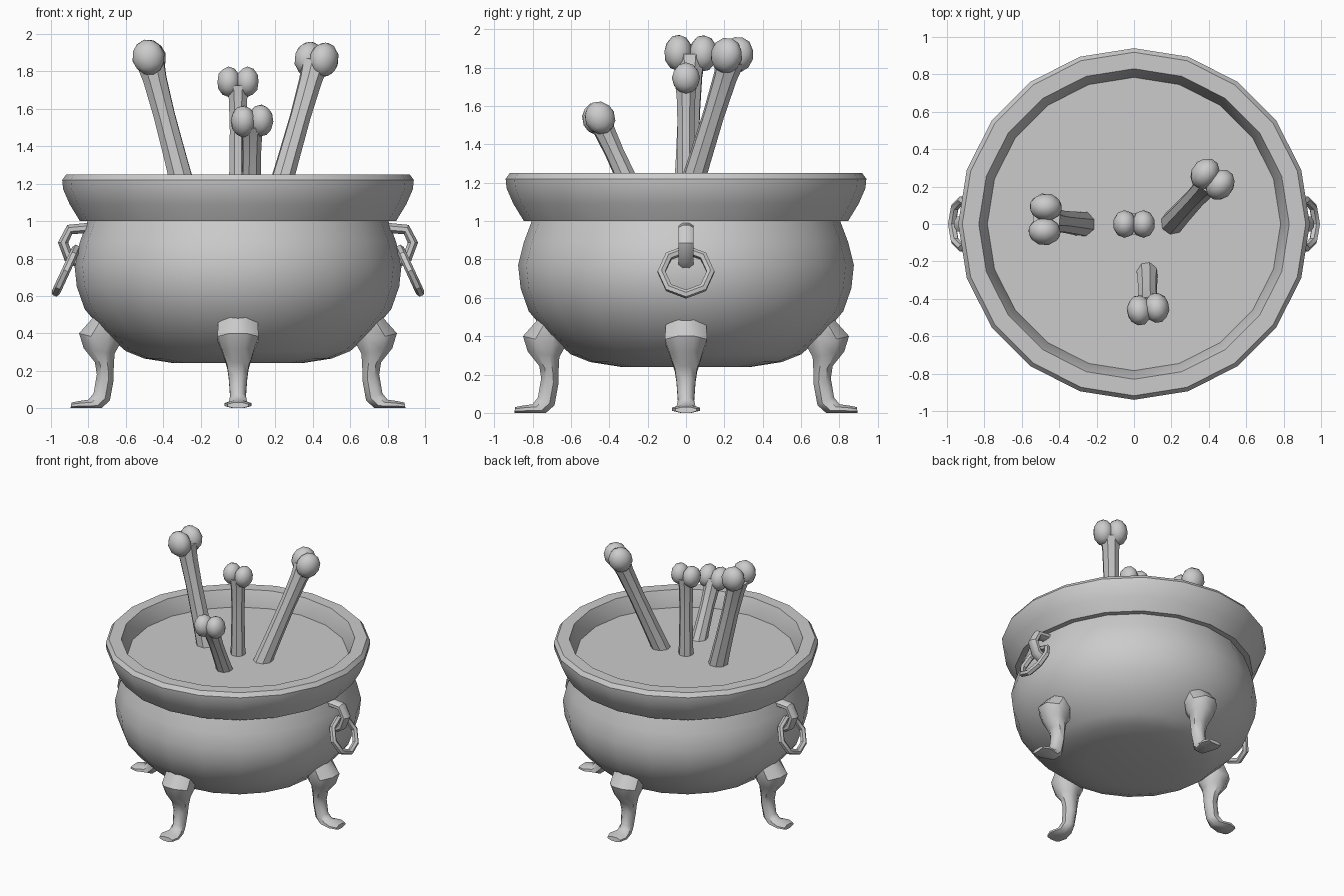
import bpy, bmesh, math
from mathutils import Vector, Matrix

if "Cube" in bpy.data.objects:
    bpy.data.objects.remove(bpy.data.objects["Cube"])


def finish(bm, name, angle=35):
    bmesh.ops.recalc_face_normals(bm, faces=bm.faces[:])
    me = bpy.data.meshes.new(name)
    bm.to_mesh(me)
    bm.free()
    ob = bpy.data.objects.new(name, me)
    bpy.context.collection.objects.link(ob)
    bpy.ops.object.select_all(action='DESELECT')
    ob.select_set(True)
    bpy.context.view_layer.objects.active = ob
    bpy.ops.object.shade_smooth_by_angle(angle=math.radians(angle))
    return ob


def loft(bm, rings, caps=True, closed=False):
    """Skin a list of equally sized point rings."""
    rows = [[bm.verts.new(p) for p in r] for r in rings]
    pairs = list(zip(rows, rows[1:])) + ([(rows[-1], rows[0])] if closed else [])
    for a, b in pairs:
        for i in range(len(a)):
            j = (i + 1) % len(a)
            bm.faces.new((a[i], a[j], b[j], b[i]))
    if caps:
        bm.faces.new(rows[0])
        bm.faces.new(rows[-1])


def ellipse(c, a, b, n=8):
    return [c + a * math.cos(t) + b * math.sin(t)
            for t in (2 * math.pi * (i + 0.5) / n for i in range(n))]


def lathe(name, profile, n=20, closed=False, caps=True):
    bm = bmesh.new()
    loft(bm, [[Vector((r * math.sin(2 * math.pi * i / n), r * math.cos(2 * math.pi * i / n), z))
               for i in range(n)] for r, z in profile], caps, closed)
    return finish(bm, name, 40)


# Pot body, rolled rim and liquid surface
lathe("pot_body", [(0.34, 0.24), (0.5, 0.265), (0.6, 0.305), (0.72, 0.41), (0.82, 0.53),
                   (0.862, 0.65), (0.875, 0.77), (0.845, 0.89), (0.80, 1.01)])
lathe("pot_rim", [(0.78, 1.0), (0.845, 1.0), (0.90, 1.09), (0.935, 1.17), (0.94, 1.22),
                  (0.918, 1.25), (0.83, 1.25), (0.78, 1.12)], closed=True, caps=False)
bm = bmesh.new()
bmesh.ops.create_circle(bm, cap_ends=True, segments=20, radius=0.79,
                        matrix=Matrix.Translation((0, 0, 1.13)) @ Matrix.Rotation(math.pi / 2, 4, 'Z'))
finish(bm, "liquid")

# Curved legs: outer x,z / inner x,z / half width
leg = [(0.77, 0.49, 0.62, 0.47, 0.105), (0.85, 0.40, 0.63, 0.345, 0.11),
       (0.825, 0.32, 0.66, 0.29, 0.085), (0.765, 0.245, 0.665, 0.20, 0.058),
       (0.755, 0.18, 0.665, 0.15, 0.05), (0.772, 0.08, 0.685, 0.04, 0.042),
       (0.80, 0.045, 0.73, 0.0, 0.05), (0.85, 0.038, 0.83, 0.0, 0.072),
       (0.89, 0.03, 0.895, 0.0, 0.055)]
for k, name in enumerate(("right_leg", "back_leg", "left_leg", "front_leg")):
    bm = bmesh.new()
    rings = []
    for ox, oz, ix, iz, w in leg:
        o, i = Vector((ox, 0, oz)), Vector((ix, 0, iz))
        # slight enlargement so the half-step octagon reaches the outline
        rings.append(ellipse((o + i) / 2, (o - i) * 0.54, Vector((0, w * 1.08, 0))))
    loft(bm, rings)
    for v in bm.verts:
        v.co.z = max(v.co.z, 0)
    bmesh.ops.rotate(bm, verts=bm.verts[:], matrix=Matrix.Rotation(k * math.pi / 2, 3, 'Z'))
    finish(bm, name, 45)

# Handles: a bent staple and a hanging ring on each side
staple = [(0.78, 0.965), (0.90, 0.955), (0.935, 0.885), (0.905, 0.805), (0.83, 0.765)]
for side, s in (("right", 0), ("left", math.pi)):
    turn = Matrix.Rotation(s, 3, 'Z')
    pts = [Vector((x, 0, z)) for x, z in staple]
    bm = bmesh.new()
    rings = []
    for i, p in enumerate(pts):
        t = (pts[min(i + 1, 4)] - pts[max(i - 1, 0)]).normalized()
        rings.append(ellipse(p, Vector((-t.z, 0, t.x)) * 0.03, Vector((0, 0.043, 0))))
    loft(bm, rings)
    bmesh.ops.rotate(bm, verts=bm.verts[:], matrix=turn)
    finish(bm, side + "_staple")

    bm = bmesh.new()
    down = Vector((0.125, 0, -0.27)).normalized()
    out = Vector((-down.z, 0, down.x))
    rings = []
    for i in range(8):
        a = i * math.pi / 4
        d = down * math.cos(a) + Vector((0, math.sin(a), 0))
        rings.append(ellipse(Vector((0.92, 0, 0.735)) + d * 0.128, d * 0.023, out * 0.023, 6))
    loft(bm, rings, caps=False, closed=True)
    bmesh.ops.rotate(bm, verts=bm.verts[:], matrix=turn)
    finish(bm, side + "_ring", 25)


# Bones: tapered shaft topped by two knobs
def bone(name, base, head, spread, half, r, knob):
    base, head, spread = Vector(base), Vector(head), Vector(spread).normalized()
    ax = (head - base).normalized()
    u = (spread - ax * spread.dot(ax)).normalized()
    v = ax.cross(u)
    bm = bmesh.new()
    loft(bm, [ellipse(base.lerp(head, t), u * r * k, v * r * k)
              for t, k in ((0, 1.1), (0.3, 1.0), (0.6, 0.95), (0.85, 1.05), (0.97, 1.25))])
    for s in (-1, 1):
        m = Matrix((u, v, ax)).transposed().to_4x4()
        m.translation = head + u * half * s
        bmesh.ops.create_icosphere(bm, subdivisions=2, radius=1,
                                   matrix=m @ Matrix.Diagonal((knob * 0.85, knob, knob * 1.1, 1)))
    finish(bm, name, 40)


bone("left_bone", (-0.27, 0.0, 1.09), (-0.475, 0.025, 1.875), (0.05, 1, 0), 0.065, 0.064, 0.088)
bone("centre_bone", (0, 0, 1.09), (0, 0, 1.745), (1, 0, 0), 0.05, 0.05, 0.074)
bone("front_bone", (0.07, -0.25, 1.09), (0.075, -0.455, 1.535), (1, 0.1, 0.15), 0.047, 0.054, 0.08)
bone("right_bone", (0.2, 0.0, 1.09), (0.42, 0.24, 1.865), (1, -0.7, 0), 0.05, 0.06, 0.087)
